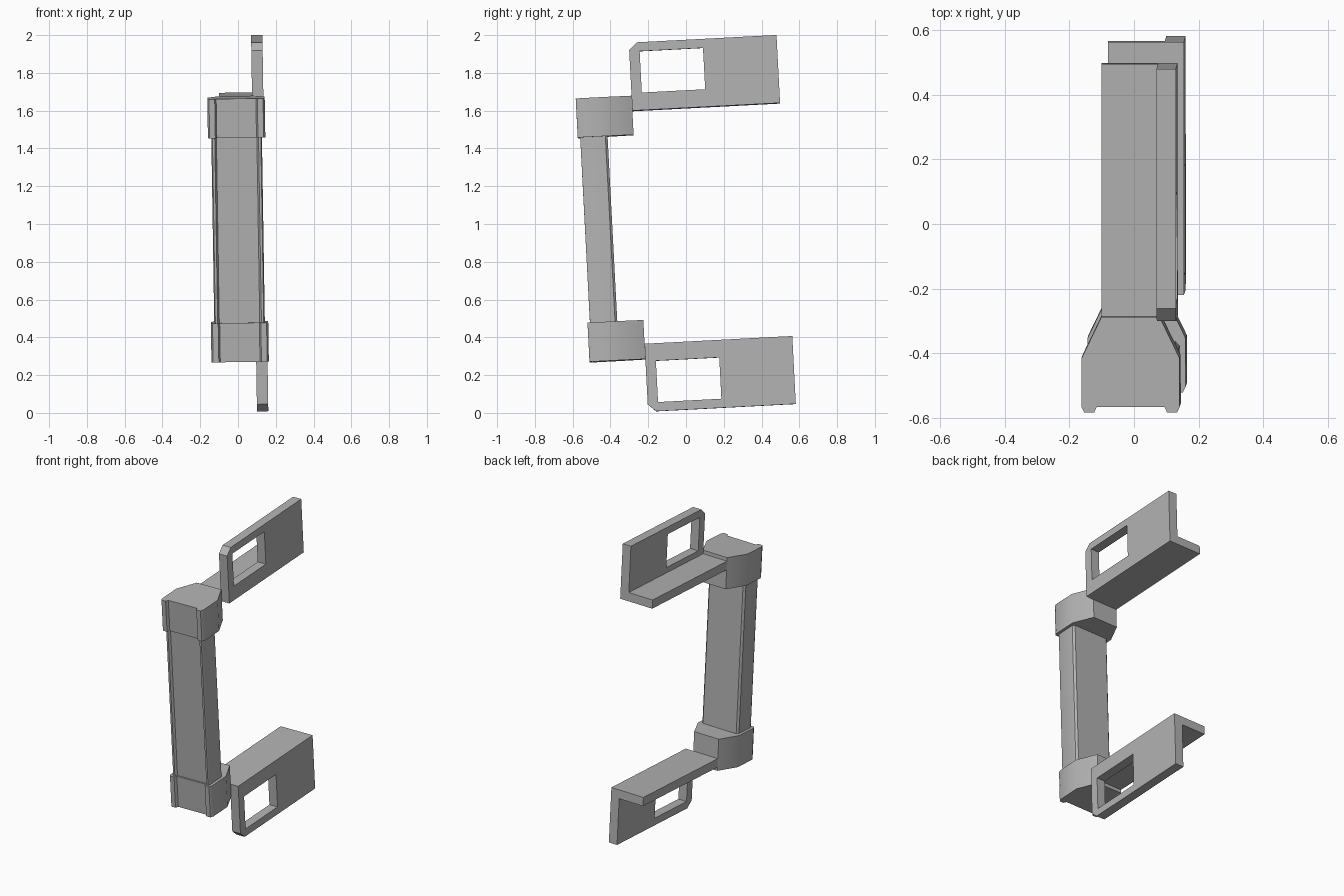
import bpy, bmesh, math
from mathutils import Matrix, Vector

cube = bpy.data.objects.get("Cube")
if cube:
    bpy.data.objects.remove(cube, do_unlink=True)

grey = bpy.data.materials.new("plain_grey")
grey.use_nodes = True
color = (0.45, 0.45, 0.45, 1)
grey.diffuse_color = color
grey.node_tree.nodes["Principled BSDF"].inputs["Base Color"].default_value = color

# The whole handle leans slightly forward and sideways
TILT = (Matrix.Translation((0, 0, 0.994))
        @ Matrix.Rotation(math.radians(-0.9), 4, 'Y')
        @ Matrix.Rotation(math.radians(3), 4, 'X'))


def prism(name, loops, lo, hi, place):
    """Fill flat outlines (later ones are holes) and extrude from lo to hi."""
    bm = bmesh.new()
    edges = []
    for loop in loops:
        verts = [bm.verts.new(place(a, b, lo)) for a, b in loop]
        edges += [bm.edges.new((v, verts[i - 1])) for i, v in enumerate(verts)]
    bmesh.ops.triangle_fill(bm, use_beauty=True, edges=edges)
    shift = Vector(place(0, 0, hi)) - Vector(place(0, 0, lo))
    ext = bmesh.ops.extrude_face_region(bm, geom=bm.faces[:], use_keep_orig=True)
    moved = [g for g in ext["geom"] if isinstance(g, bmesh.types.BMVert)]
    bmesh.ops.translate(bm, vec=shift, verts=moved)
    bmesh.ops.recalc_face_normals(bm, faces=bm.faces[:])
    mesh = bpy.data.meshes.new(name)
    bm.to_mesh(mesh)
    bm.free()
    mesh.materials.append(grey)
    obj = bpy.data.objects.new(name, mesh)
    obj.matrix_world = TILT
    bpy.context.collection.objects.link(obj)
    bpy.ops.object.select_all(action='DESELECT')
    obj.select_set(True)
    bpy.context.view_layer.objects.active = obj
    bpy.ops.object.shade_smooth_by_angle(angle=math.radians(30))
    return obj


def both_sides(half):
    """Close a half outline by mirroring it across x = 0."""
    return half + [(-x, y) for x, y in reversed(half)]


def rect(a0, a1, b0, b1):
    return [(a0, b0), (a1, b0), (a1, b1), (a0, b1)]


# Grip bar with a shallow recess between two front ridges
grip = both_sides([(0.107, -0.52), (0.116, -0.535), (0.128, -0.535),
                   (0.134, -0.52), (0.134, -0.402), (0.122, -0.39)])
prism("grip_bar", [grip], -0.5, 0.5, lambda a, b, c: (a, b, c))

# End caps, flanges and side plates, mirrored top to bottom
cap = both_sides([(0.105, -0.53), (0.113, -0.548), (0.143, -0.548),
                  (0.152, -0.53), (0.152, -0.38), (0.09, -0.252)])
plate = [(-0.252, 0.618), (0.531, 0.618), (0.531, 0.978),
         (-0.21, 0.978), (-0.252, 0.938)]
window = rect(-0.197, 0.139, 0.711, 0.93)

for side, s in (("upper", 1), ("lower", -1)):
    def level(a, b, c):
        return (a, b, s * c)

    def upright(a, b, c):
        return (c, a, s * b)

    prism(side + "_end_cap", [cap], 0.491, 0.698, level)
    prism(side + "_flange", [rect(-0.09, 0.085, -0.253, 0.531)], 0.618, 0.675, level)
    prism(side + "_side_plate", [plate, window], 0.085, 0.145, upright)
